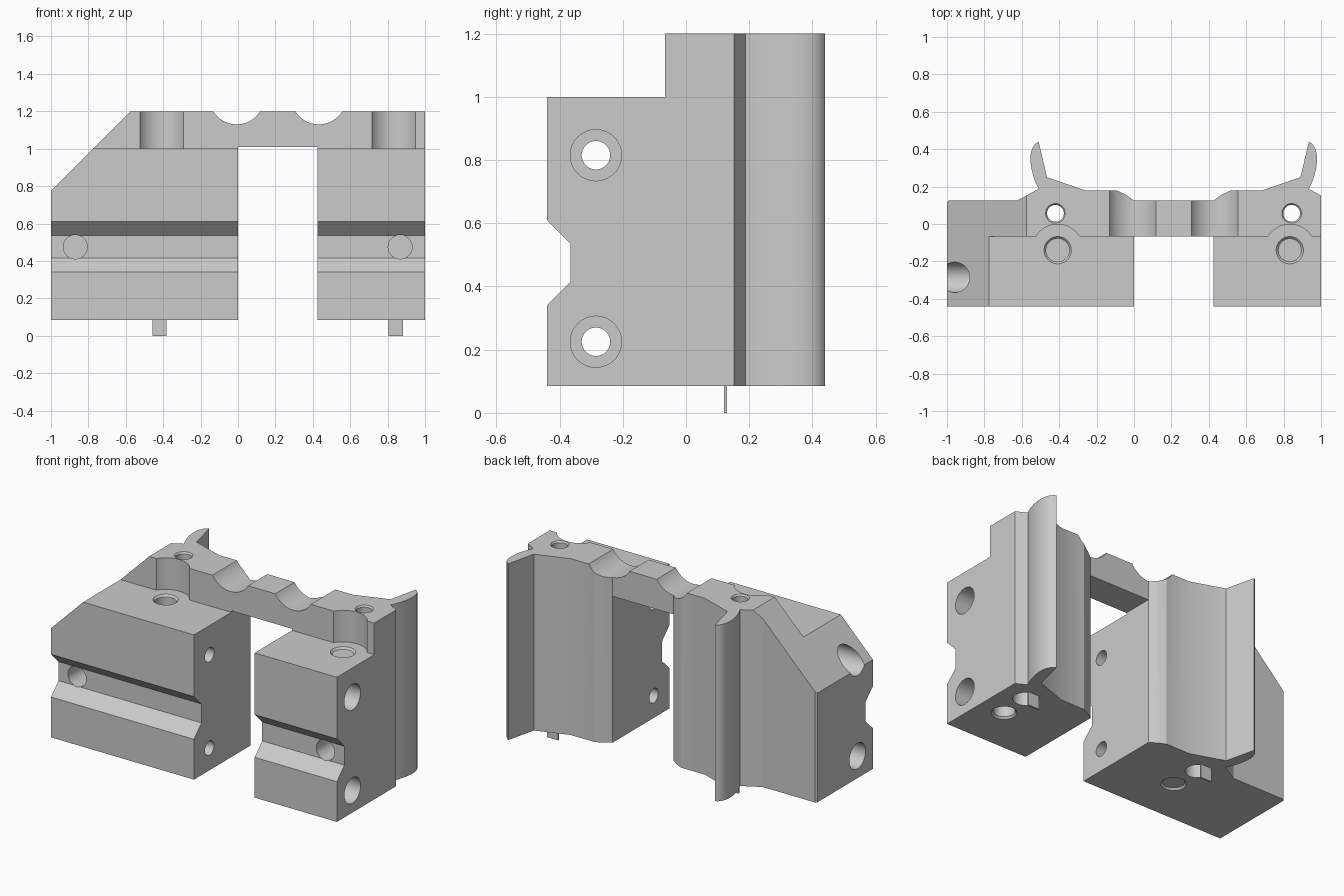
import bpy, bmesh
from mathutils import Matrix, Vector

cube = bpy.data.objects.get("Cube")
if cube:
    bpy.data.objects.remove(cube, do_unlink=True)

grey = bpy.data.materials.new("plain grey")
grey.use_nodes = True
colour = (0.6, 0.6, 0.6, 1)
grey.diffuse_color = colour
grey.node_tree.nodes["Principled BSDF"].inputs["Base Color"].default_value = colour

BOTTOM, TOP, STEP = 0.085, 1.2, -0.067


def add_object(name, bm):
    bmesh.ops.recalc_face_normals(bm, faces=bm.faces)
    mesh = bpy.data.meshes.new(name)
    bm.to_mesh(mesh)
    bm.free()
    mesh.materials.append(grey)
    obj = bpy.data.objects.new(name, mesh)
    bpy.context.collection.objects.link(obj)
    return obj


def prism(name, points, start, end, axis="z"):
    """Extrude a 2D outline along an axis."""
    place = {"x": lambda p, h: (h, p[0], p[1]),
             "y": lambda p, h: (p[0], h, p[1]),
             "z": lambda p, h: (p[0], p[1], h)}[axis]
    bm = bmesh.new()
    face = bm.faces.new([bm.verts.new(place(p, start)) for p in points])
    out = bmesh.ops.extrude_face_region(bm, geom=[face])
    verts = [v for v in out["geom"] if isinstance(v, bmesh.types.BMVert)]
    bmesh.ops.translate(bm, verts=verts, vec=place((0, 0), end - start))
    return add_object(name, bm)


def box(name, low, high):
    rect = [(low[0], low[1]), (high[0], low[1]), (high[0], high[1]), (low[0], high[1])]
    return prism(name, rect, low[2], high[2])


def rod(start, end, r1, r2=None):
    """Round cutter between two points, optionally tapered."""
    a, b = Vector(start), Vector(end)
    bm = bmesh.new()
    turn = (b - a).to_track_quat("Z", "Y").to_matrix().to_4x4()
    bmesh.ops.create_cone(bm, cap_ends=True, segments=48, radius1=r1,
                          radius2=r1 if r2 is None else r2, depth=(b - a).length,
                          matrix=Matrix.Translation((a + b) / 2) @ turn)
    return add_object("cutter", bm)


def combine(target, tool, operation="DIFFERENCE"):
    mod = target.modifiers.new("combine", "BOOLEAN")
    mod.object, mod.operation, mod.solver = tool, operation, "EXACT"
    bpy.context.view_layer.objects.active = target
    bpy.ops.object.modifier_apply(modifier=mod.name)
    bpy.data.objects.remove(tool, do_unlink=True)


def curve(p0, p1, p2, p3, steps=12):
    pts = [Vector(p) for p in (p0, p1, p2, p3)]
    ts = [i / steps for i in range(steps + 1)]
    return [tuple(pts[0] * (1 - t) ** 3 + pts[1] * 3 * t * (1 - t) ** 2
                  + pts[2] * 3 * t * t * (1 - t) + pts[3] * t ** 3) for t in ts]


# Curved fin and sloped back shared by both blocks, mirrored about the gap
fin = curve((-0.51, 0.188), (-0.555, 0.27), (-0.58, 0.41), (-0.51, 0.44))
back = fin + [(-0.465, 0.25), (-0.255, 0.178), (-0.09, 0.178), (-0.04, 0.155), (0, 0.125)]
left_back = [(0.425 - x, y) for x, y in back]

# Wide right block, narrow left block and bridge
body = prism("clamp_body", [(0, -0.44), (-1, -0.44), (-1, 0.115), (-0.99, 0.125),
                            (-0.625, 0.125)] + back, BOTTOM, TOP)
left_block = prism("left_block", [(0.425, -0.44), (1, -0.44), (1, 0.152)] + left_back,
                   BOTTOM, TOP)
combine(body, left_block, "UNION")
combine(body, box("bridge", (-0.05, -0.12, 1.01), (0.475, 0.125, TOP)), "UNION")

# Front step and sloped corner
combine(body, box("cutter", (-2, -1, 1.0), (2, STEP, 2)))
combine(body, prism("cutter", [(-1.2, 0.575), (-0.375, 1.4), (-1.2, 1.4)], -1, 1, "y"))

# Front groove
combine(body, prism("cutter", [(-0.54, 0.24), (-0.365, 0.415), (-0.365, 0.535),
                               (-0.54, 0.71)], -2, 2, "x"))

# Round scallops across the bridge top
for x in (-0.007, 0.432):
    combine(body, rod((x, -1, 1.276), (x, 1, 1.276), 0.146))

# Counterbored bolt holes from the sides
for z in (0.225, 0.815):
    combine(body, rod((-2, -0.285, z), (2, -0.285, z), 0.045))
    for side, seat in ((-1, 0.78), (1, 0.8)):
        combine(body, rod((side * 2, -0.285, z), (side * seat, -0.285, z), 0.081))

# Blind holes in the groove
for x in (-0.87, 0.867):
    combine(body, rod((x, -0.6, 0.475), (x, -0.2, 0.475), 0.064))

# Vertical holes with bevelled rims, scalloped step and locating tabs
tabs = []
for x_pin, x_bolt in ((-0.42, -0.408), (0.843, 0.833)):
    combine(body, rod((x_bolt, -0.14, 1.0), (x_bolt, -0.14, 1.5), 0.138))
    combine(body, rod((x_pin, 0.057, -1), (x_pin, 0.057, 2), 0.045))
    combine(body, rod((x_pin, 0.057, 1.19), (x_pin, 0.057, 1.21), 0.045, 0.06))
    combine(body, rod((x_pin, 0.057, -0.1), (x_pin, 0.057, 0.2), 0.072))
    for rim, inward in ((1.0, -1), (BOTTOM, 1)):
        combine(body, rod((x_bolt, -0.14, rim - inward * 0.1),
                          (x_bolt, -0.14, rim + inward * 0.2), 0.062))
        combine(body, rod((x_bolt, -0.14, rim + inward * 0.012),
                          (x_bolt, -0.14, rim - inward * 0.012), 0.062, 0.084))
    tabs.append(box("locating_tab", (x_pin - 0.038, 0.12, 0), (x_pin + 0.038, 0.13, 0.2)))

# Smooth the curved walls, keep the machined edges sharp
bpy.ops.object.select_all(action="DESELECT")
for obj in [body] + tabs:
    obj.select_set(True)
bpy.context.view_layer.objects.active = body
bpy.ops.object.shade_smooth_by_angle(angle=0.4)
